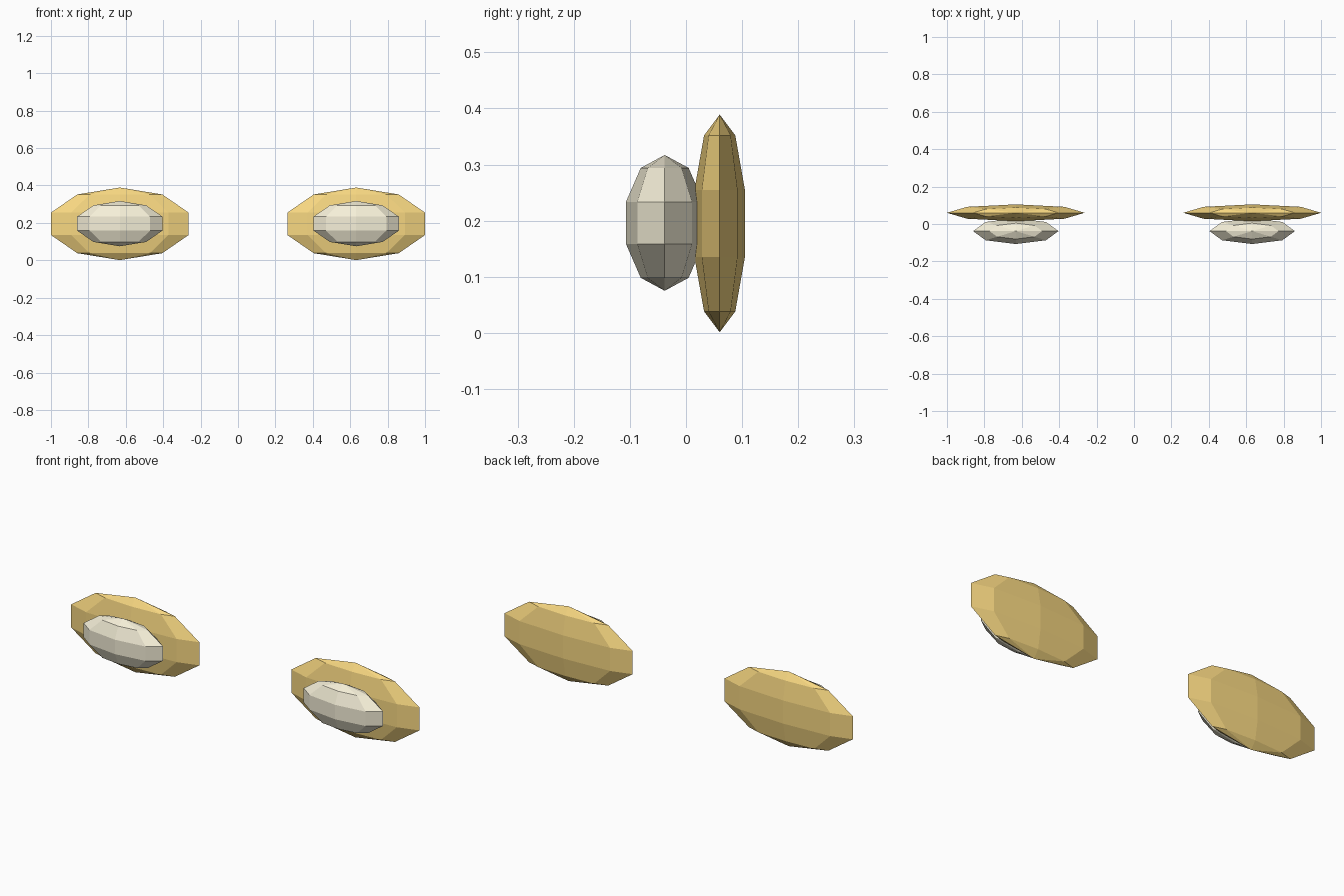
import bpy

if "Cube" in bpy.data.objects:
    bpy.data.objects.remove(bpy.data.objects["Cube"])


def material(name, color):
    m = bpy.data.materials.new(name)
    m.diffuse_color = color
    m.use_nodes = True
    m.node_tree.nodes["Principled BSDF"].inputs["Base Color"].default_value = m.diffuse_color
    return m


def ellipsoid(name, center, radii, mat):
    # Low-poly sphere: 8 sides, 5 bands, flat faces
    bpy.ops.mesh.primitive_uv_sphere_add(segments=8, ring_count=5, radius=1, location=center)
    ob = bpy.context.object
    ob.name = name
    ob.scale = radii
    bpy.ops.object.transform_apply(location=False, rotation=False, scale=True)
    ob.data.materials.append(mat)
    return ob


gold = material("gold", (0.93, 0.68, 0.22, 1))
ivory = material("ivory", (0.92, 0.87, 0.69, 1))

# Matching pair: wide flat backing with a smaller pad in front
for side, sx in (("left", -1), ("right", 1)):
    ellipsoid(f"{side}_backing", (sx * 0.632, 0.06, 0.195), (0.387, 0.0473, 0.194), gold)
    ellipsoid(f"{side}_front_pad", (sx * 0.632, -0.038, 0.196), (0.24, 0.0726, 0.121), ivory)
